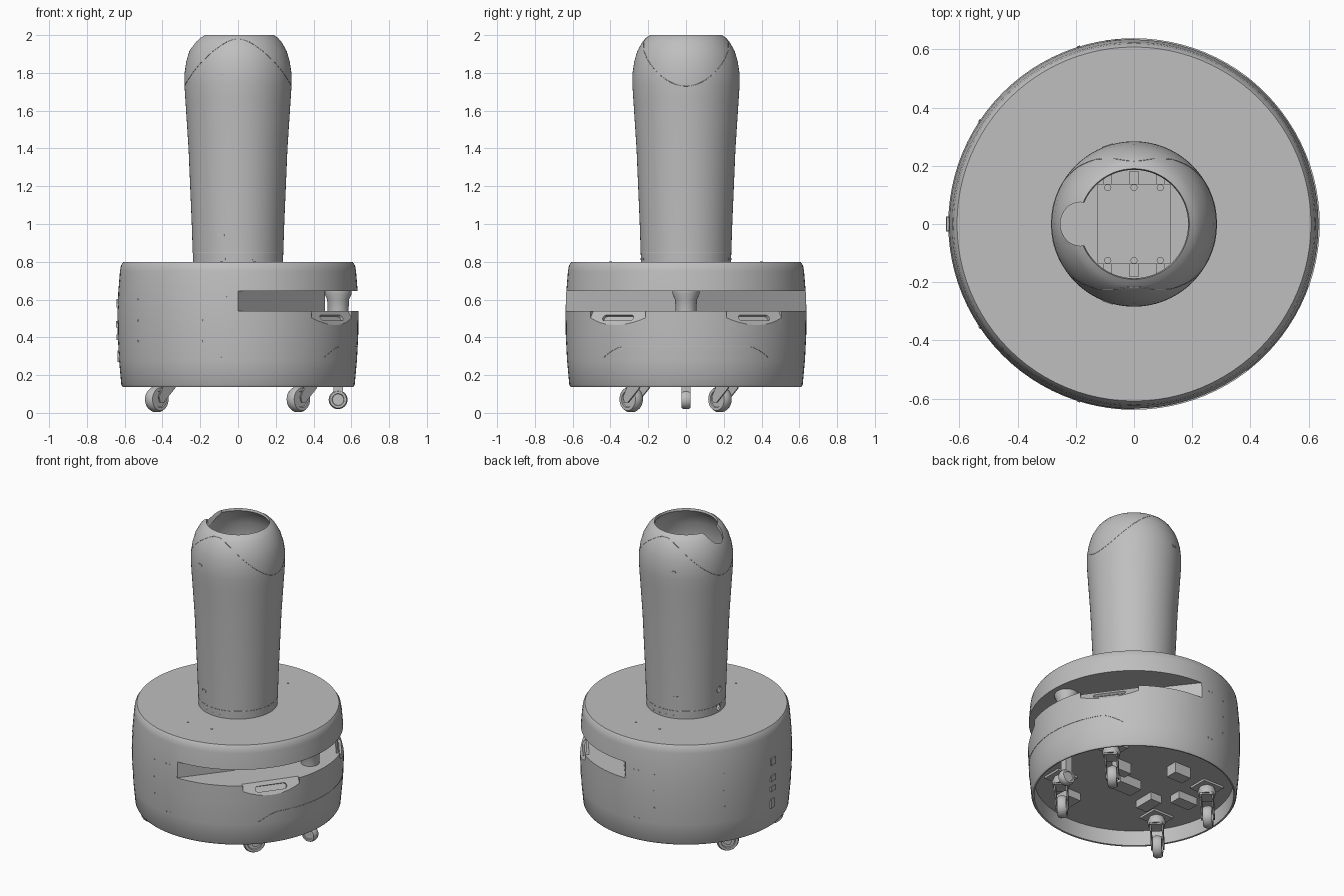
import bpy, bmesh
from math import sin, cos, pi, radians, atan2, hypot
from mathutils import Matrix, Vector

if "Cube" in bpy.data.objects:
    bpy.data.objects.remove(bpy.data.objects["Cube"])

grey = bpy.data.materials.new("light_grey")
grey.use_nodes = True
tone = (0.52, 0.52, 0.52, 1)
grey.diffuse_color = tone
grey.node_tree.nodes["Principled BSDF"].inputs["Base Color"].default_value = tone

T = Matrix.Translation


def R(deg, axis):
    return Matrix.Rotation(radians(deg), 4, axis)


def finish(name, bm, matrix=Matrix()):
    bmesh.ops.transform(bm, matrix=matrix, verts=bm.verts)
    bmesh.ops.recalc_face_normals(bm, faces=bm.faces)
    mesh = bpy.data.meshes.new(name)
    bm.to_mesh(mesh)
    bm.free()
    mesh.materials.append(grey)
    obj = bpy.data.objects.new(name, mesh)
    bpy.context.collection.objects.link(obj)
    return obj


def smooth(obj, angle=30):
    bpy.ops.object.select_all(action='DESELECT')
    obj.select_set(True)
    bpy.context.view_layer.objects.active = obj
    bpy.ops.object.shade_smooth_by_angle(angle=radians(angle))
    return obj


def revolve(name, profile, steps=96, closed=False, matrix=Matrix()):
    """Spin an (r, z) profile around z."""
    bm = bmesh.new()
    vs = [bm.verts.new((r, 0, z)) for r, z in profile]
    edges = [bm.edges.new(p) for p in zip(vs, vs[1:])]
    if closed:
        edges.append(bm.edges.new((vs[-1], vs[0])))
    bmesh.ops.spin(bm, geom=vs + edges, axis=(0, 0, 1), cent=(0, 0, 0),
                   angle=2 * pi, steps=steps)
    bmesh.ops.remove_doubles(bm, verts=bm.verts, dist=1e-5)
    return smooth(finish(name, bm, matrix))


def prism(name, pts, z0, z1, matrix=Matrix()):
    bm = bmesh.new()
    face = bm.faces.new([bm.verts.new((x, y, z0)) for x, y in pts])
    ext = bmesh.ops.extrude_face_region(bm, geom=[face])["geom"]
    top = [v for v in ext if isinstance(v, bmesh.types.BMVert)]
    bmesh.ops.translate(bm, vec=(0, 0, z1 - z0), verts=top)
    return finish(name, bm, matrix)


def box(name, size, matrix):
    bm = bmesh.new()
    bmesh.ops.create_cube(bm, size=1, matrix=Matrix.Diagonal((*size, 1)))
    return finish(name, bm, matrix)


def pill(length, height, n=10):
    """Stadium outline, long along y."""
    r, h = height / 2, (length - height) / 2
    arc = [i * pi / n for i in range(n + 1)]
    return ([(r * cos(a), h + r * sin(a)) for a in arc]
            + [(-r * cos(a), -h - r * sin(a)) for a in arc])


def cut(obj, cutters):
    for c in cutters:
        m = obj.modifiers.new("cut", 'BOOLEAN')
        m.operation, m.solver, m.object = 'DIFFERENCE', 'EXACT', c
    deps = bpy.context.evaluated_depsgraph_get()
    obj.data = bpy.data.meshes.new_from_object(obj.evaluated_get(deps))
    obj.modifiers.clear()
    for c in cutters:
        bpy.data.objects.remove(c)
    smooth(obj)


def radius_at(profile, z):
    for (r0, z0), (r1, z1) in zip(profile, profile[1:]):
        if z0 <= z <= z1:
            return r0 + (r1 - r0) * (z - z0) / (z1 - z0)
    return profile[-1][0]


def seam(name, pts, cyclic=False):
    """Hairline joint lying on a surface."""
    c = bpy.data.curves.new(name, 'CURVE')
    c.dimensions, c.bevel_depth, c.bevel_resolution = '3D', 0.0015, 1
    s = c.splines.new('POLY')
    s.points.add(len(pts) - 1)
    for p, co in zip(s.points, pts):
        p.co = (*co, 1)
    s.use_cyclic_u = cyclic
    c.materials.append(grey)
    bpy.context.collection.objects.link(bpy.data.objects.new(name, c))


# Round base, hollow underneath
hull = [(.61, .138), (.618, .15), (.63, .28), (.637, .42), (.638, .54),
        (.634, .64), (.625, .75), (.62, .78), (.608, .798)]
base = revolve("base_body", [(0, .24), (.598, .24), (.6, .14)] + hull + [(0, .798)])

# Sensor slot across the open half, with a V-shaped rear wall
half = [(.46, .04), (0, .635), (0, .8), (.8, .8)]
slot = prism("slot_cutter", half + [(x, -y) for x, y in reversed(half)], .54, .645)
cutters = [slot]

# Sloped pockets with a rounded recess
for side in (-1, 1):
    place = R(36 * side, 'Z') @ T((.612, 0, .503)) @ R(-34, 'Y')
    cutters.append(box("pocket_cutter", (.08, .36, .2), place @ T((.04, 0, 0))))
    cutters.append(prism("recess_cutter", pill(.2, .036), -.015, .02, place @ R(90, 'Y')))
cut(base, cutters)

revolve("sensor_post", [(0, .535), (.055, .535), (.058, .6), (.072, .63), (.072, .65), (0, .65)],
        32, matrix=T((.53, 0, 0)))

# Bumper crease on the lower shell
crease = []
for i in range(-30, 31):
    y = .44 * i / 30
    z = .35 - .06 * max(0, (abs(y) - .34) / .1) ** 1.5
    crease.append(((radius_at(hull, z) ** 2 - y * y) ** .5, y, z))
seam("bumper_crease", crease)

# Tower shell, open at the top
outer = [(.238, .79), (.245, 1.0), (.262, 1.4), (.279, 1.66), (.284, 1.74), (.283, 1.8),
         (.274, 1.86), (.258, 1.915), (.23, 1.965), (.21, 1.987), (.19, 2.0)]
inner = [(.186, 1.985), (.22, 1.945), (.25, 1.88), (.268, 1.78), (.25, 1.4), (.228, .79)]
tower = revolve("tower_shell", outer + inner, closed=True)
notch = [(-.185 + .068 * cos(i * pi / 16), .075 * sin(i * pi / 16)) for i in range(32)]
cutters = [prism("notch_cutter", notch, 1.84, 2.1)]
for z in (.83, .95):
    cutters.append(revolve("port_cutter", [(0, .2), (.02, .2), (.02, .3), (0, .3)], 20,
                           matrix=T((0, 0, z)) @ R(-90, 'Y')))
cut(tower, cutters)

# Cap joint, dipping toward the two sides
loop = []
for i in range(96):
    a = 2 * pi * i / 96
    z = 1.73 + .25 * sin(a) ** 2
    r = radius_at(outer, z)
    loop.append((r * cos(a), r * sin(a), z))
seam("cap_joint", loop, True)
seam("tower_foot_joint", [(.2395 * cos(i * pi / 48), .2395 * sin(i * pi / 48), .85)
                          for i in range(96)], True)

# Inner frame seen through the opening
box("inner_column", (.245, .27, .9), T((0, 0, 1.25)))
revolve("inner_shelf", [(0, 1.6), (.262, 1.6), (.262, 1.62), (0, 1.62)], 64)
box("inner_plate", (.25, .275, .02), T((0, 0, 1.72)))
for side in (-1, 1):
    for x in (-.09, 0, .09):
        box("inner_rail", (.03, .045, .9), T((x, side * .16, 1.27)))
        revolve("plate_screw", [(.012, 1.73), (.012, 1.736), (0, 1.736)], 12,
                matrix=T((x, side * .125, 0)))


# Small fasteners set on the curved walls
def stud(name, profile, x, side, z, shape=None):
    r = radius_at(profile, z)
    y = side * (r * r - x * x) ** .5
    place = R(atan2(y, x) * 180 / pi, 'Z') @ T((r, 0, z)) @ R(90, 'Y')
    prism(name, shape or pill(.0101, .01, 6), -.006, .003, place)


for side in (-1, 1):
    for z in (.29, .61):
        for x in (-.09, -.06):
            stud("shell_screw", hull, x, side, z)
    for x in (-.53, -.19):
        for z in (.38, .49, .6):
            stud("panel_pin", hull, x, side, z)
    for x in (-.07, -.02, .03, .08):
        stud("tower_screw", outer, x, side, .815)
    for z in (.94, 1.79):
        stud("tower_slot", outer, -.09, side, z, pill(.04, .014))
    for x in (-.087, .087):
        revolve("lid_screw", [(.007, .797), (.007, .801), (0, .801)], 12,
                matrix=T((x, side * .4, 0)))

# Rear controls
for z, w, h in ((.58, .045, .045), (.47, .05, .035), (.4, .05, .03), (.3, .035, .06)):
    box("rear_control", (.012, w, h), T((-radius_at(hull, z) - .002, 0, z)))


# Swivel casters: rounded tyre, hub, fork and mounting plate
def wheel(name, r, half_width, place, steps=36):
    w = half_width
    return revolve(name, [(0, -w * .8), (r * .6, -w * .8), (r * .65, -w), (r * .88, -w),
                          (r, -w * .45), (r, w * .45), (r * .88, w), (r * .65, w),
                          (r * .6, w * .8), (0, w * .8)], steps, matrix=place @ R(90, 'X'))


for x in (-.375, .375):
    for y in (-.235, .235):
        pivot = T((x, y, 0)) @ R(-135, 'Z')
        wheel("caster_wheel", .068, .028, pivot @ T((.078, 0, .072)))
        for side in (-1, 1):
            arm = [(-.035, .17), (.05, .17), (.1, .085), (.09, .055), (.065, .055), (-.02, .13)]
            prism("caster_fork", arm, -.004, .004,
                  pivot @ T((0, side * .036, 0)) @ R(90, 'X'))
        box("caster_crown", (.09, .08, .012), pivot @ T((.005, 0, .17)))
        revolve("caster_swivel", [(0, .172), (.05, .172), (.055, .2), (.04, .24), (0, .24)], 24,
                matrix=pivot)
        box("caster_plate", (.15, .13, .016), T((x, y, .234)))

# Guide wheel beneath the sensor
wheel("guide_wheel", .05, .025, T((.53, 0, .07)), 28)
box("guide_stem", (.05, .045, .14), T((.53, 0, .175)))

# Underside fittings
for x, y, sx, sy, sz in ((.05, -.02, .16, .1, .06), (-.1, .3, .12, .08, .07),
                         (.2, -.38, .1, .12, .05), (-.2, -.1, .08, .14, .05),
                         (.2, .12, .1, .06, .07), (-.35, .05, .14, .08, .05)):
    box("underside_bracket", (sx, sy, sz), T((x, y, .24 - sz / 2)))
